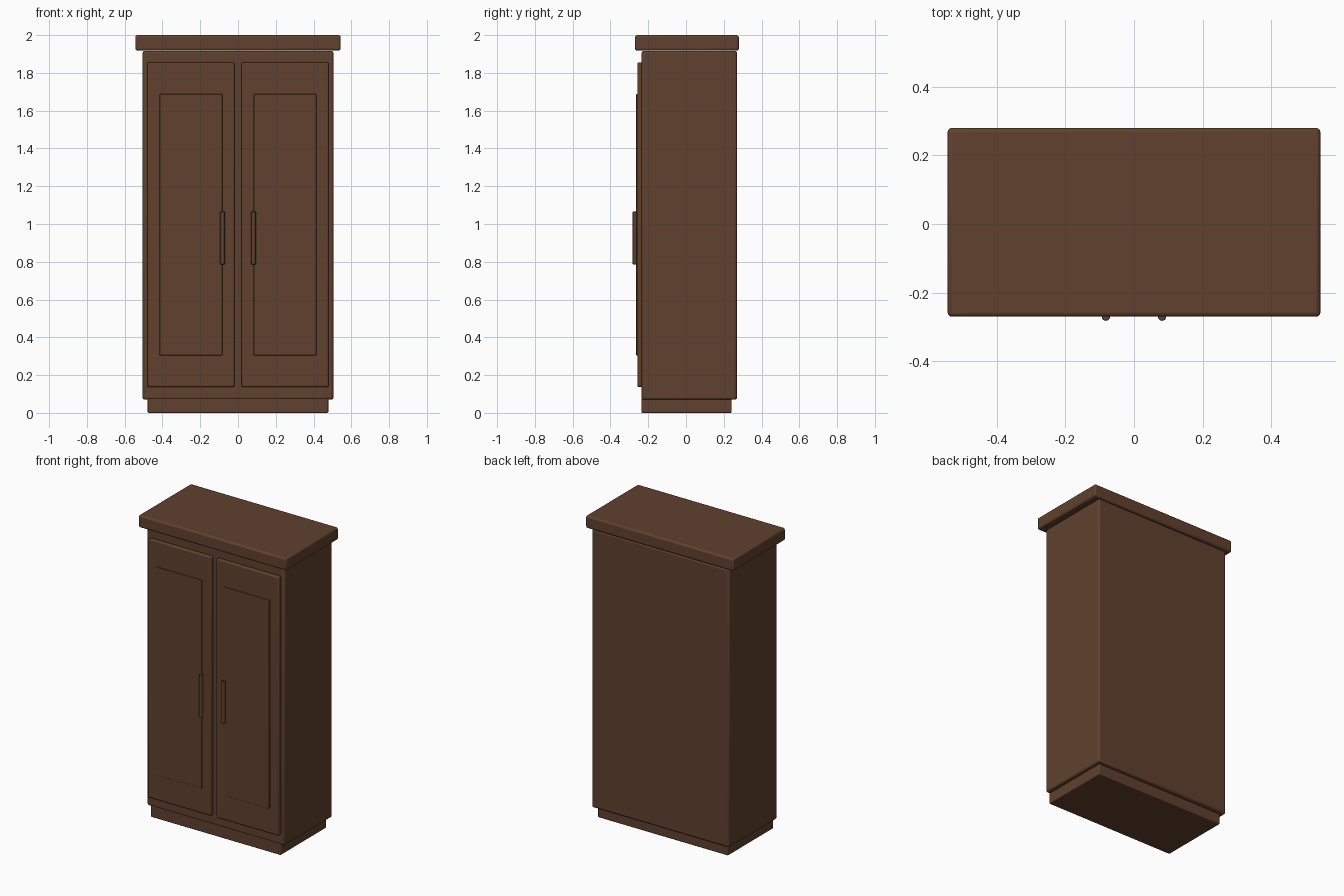
import bpy
import math

cube = bpy.data.objects.get("Cube")
if cube:
    bpy.data.objects.remove(cube, do_unlink=True)

wood = bpy.data.materials.new("dark brown wood")
wood.use_nodes = True
colour = (0.115, 0.053, 0.027, 1)
wood.diffuse_color = colour
wood.node_tree.nodes["Principled BSDF"].inputs["Base Color"].default_value = colour


def finish(name, bevel):
    """Name, colour, round the edges and smooth the active object."""
    obj = bpy.context.object
    obj.name = name
    obj.data.materials.append(wood)
    bpy.ops.object.transform_apply(location=False, rotation=True, scale=True)
    mod = obj.modifiers.new("rounded edges", "BEVEL")
    mod.width = bevel
    mod.segments = 3
    mod.limit_method = "ANGLE"
    mod.angle_limit = math.radians(40)
    bpy.ops.object.shade_smooth_by_angle(angle=math.radians(40))


def box(name, low, high, bevel):
    centre = [(a + b) / 2 for a, b in zip(low, high)]
    bpy.ops.mesh.primitive_cube_add(size=1, location=centre)
    bpy.context.object.scale = [b - a for a, b in zip(low, high)]
    finish(name, bevel)


# Carcass
box("plinth", (-0.478, -0.235, 0), (0.478, 0.242, 0.08), 0.006)
box("cabinet_body", (-0.505, -0.235, 0.07), (0.505, 0.27, 1.917), 0.012)
box("crown_top", (-0.543, -0.27, 1.918), (0.543, 0.28, 2.0), 0.012)

# Doors, raised panels and handles, one set per side
for side, s in (("left", 1), ("right", -1)):
    def span(inner, outer):
        return sorted((s * inner, s * outer))

    x0, x1 = span(0.018, 0.48)
    box(side + "_door", (x0, -0.258, 0.137), (x1, -0.23, 1.855), 0.008)
    x0, x1 = span(0.083, 0.415)
    box(side + "_door_panel", (x0, -0.264, 0.304), (x1, -0.25, 1.687), 0.003)

    bpy.ops.mesh.primitive_cylinder_add(
        vertices=16, radius=0.012, depth=0.28, location=(s * 0.082, -0.27, 0.926))
    finish(side + "_handle", 0.003)
